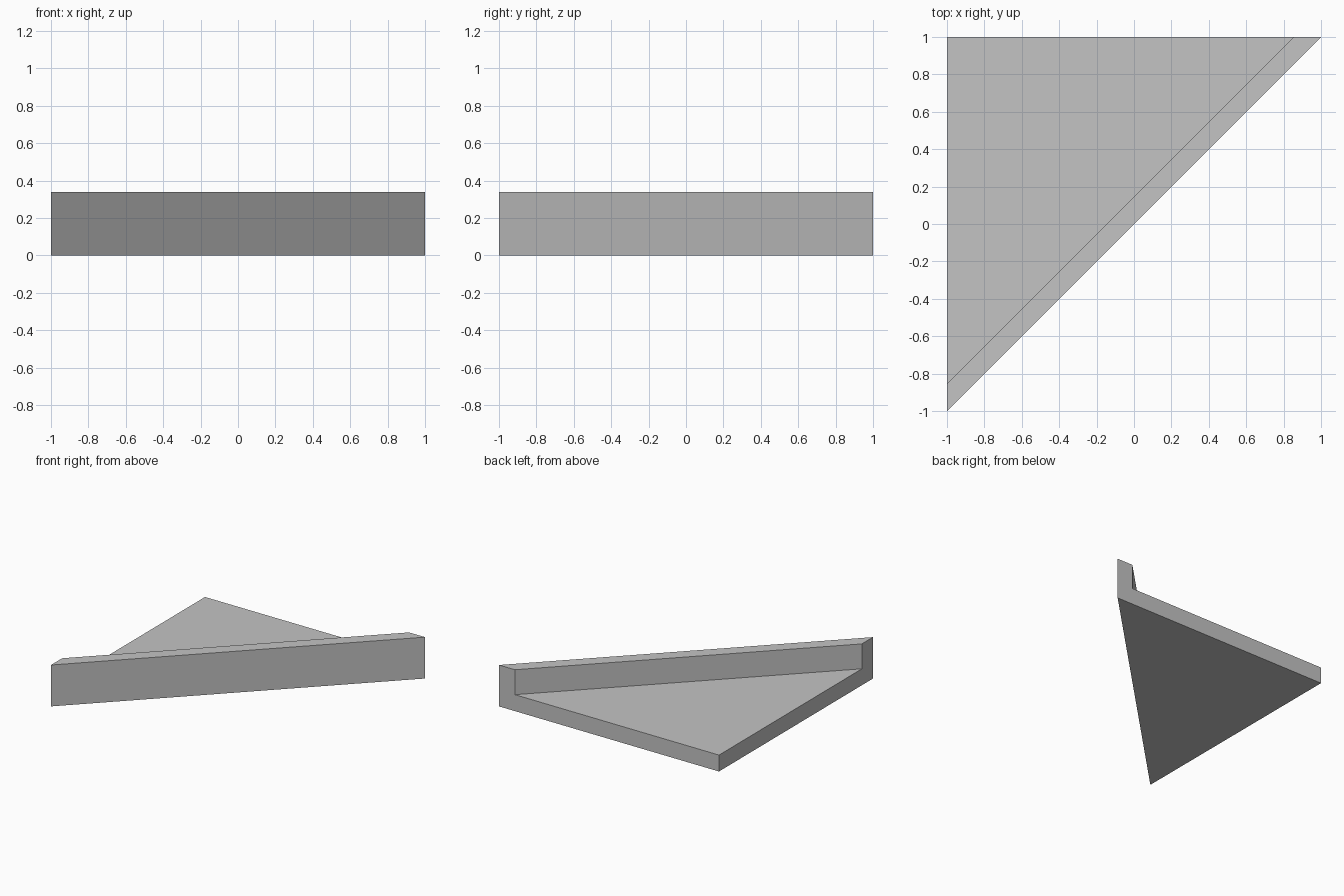
import bpy
import bmesh
from mathutils import Vector

cube = bpy.data.objects.get("Cube")
if cube:
    bpy.data.objects.remove(cube, do_unlink=True)

HEIGHT = 0.34       # top of the diagonal wall
FLOOR = 0.135       # top of the triangular slab
WALL = 0.145 / 2 ** 0.5

# Single plain grey material
grey = bpy.data.materials.new("plain grey")
grey.use_nodes = True
colour = (0.55, 0.55, 0.55, 1)
grey.diffuse_color = colour
grey.node_tree.nodes["Principled BSDF"].inputs["Base Color"].default_value = colour

# L-shaped section (slab plus wall), swept along the diagonal
along = Vector((1, 1, 0)).normalized()
inward = Vector((-1, 1, 0)).normalized()
section = [(0, 0), (2, 0), (2, FLOOR), (WALL, FLOOR), (WALL, HEIGHT), (0, HEIGHT)]
bm = bmesh.new()
verts = [bm.verts.new(inward * d + Vector((0, 0, z)) - along * 4) for d, z in section]
face = bm.faces.new(verts)
swept = bmesh.ops.extrude_face_region(bm, geom=[face])["geom"]
bmesh.ops.translate(bm, vec=along * 8,
                    verts=[g for g in swept if isinstance(g, bmesh.types.BMVert)])

# Trim the sweep square at the left and back sides and cap each cut
for normal in (Vector((-1, 0, 0)), Vector((0, 1, 0))):
    cut = bmesh.ops.bisect_plane(
        bm, geom=bm.verts[:] + bm.edges[:] + bm.faces[:],
        plane_co=normal, plane_no=normal, clear_outer=True)["geom_cut"]
    rim = [g for g in cut if isinstance(g, bmesh.types.BMEdge)]
    bmesh.ops.edgeloop_fill(bm, edges=rim)
bmesh.ops.recalc_face_normals(bm, faces=bm.faces[:])

mesh = bpy.data.meshes.new("corner_slab_with_wall")
bm.to_mesh(mesh)
bm.free()
mesh.materials.append(grey)
part = bpy.data.objects.new("corner_slab_with_wall", mesh)
bpy.context.collection.objects.link(part)
